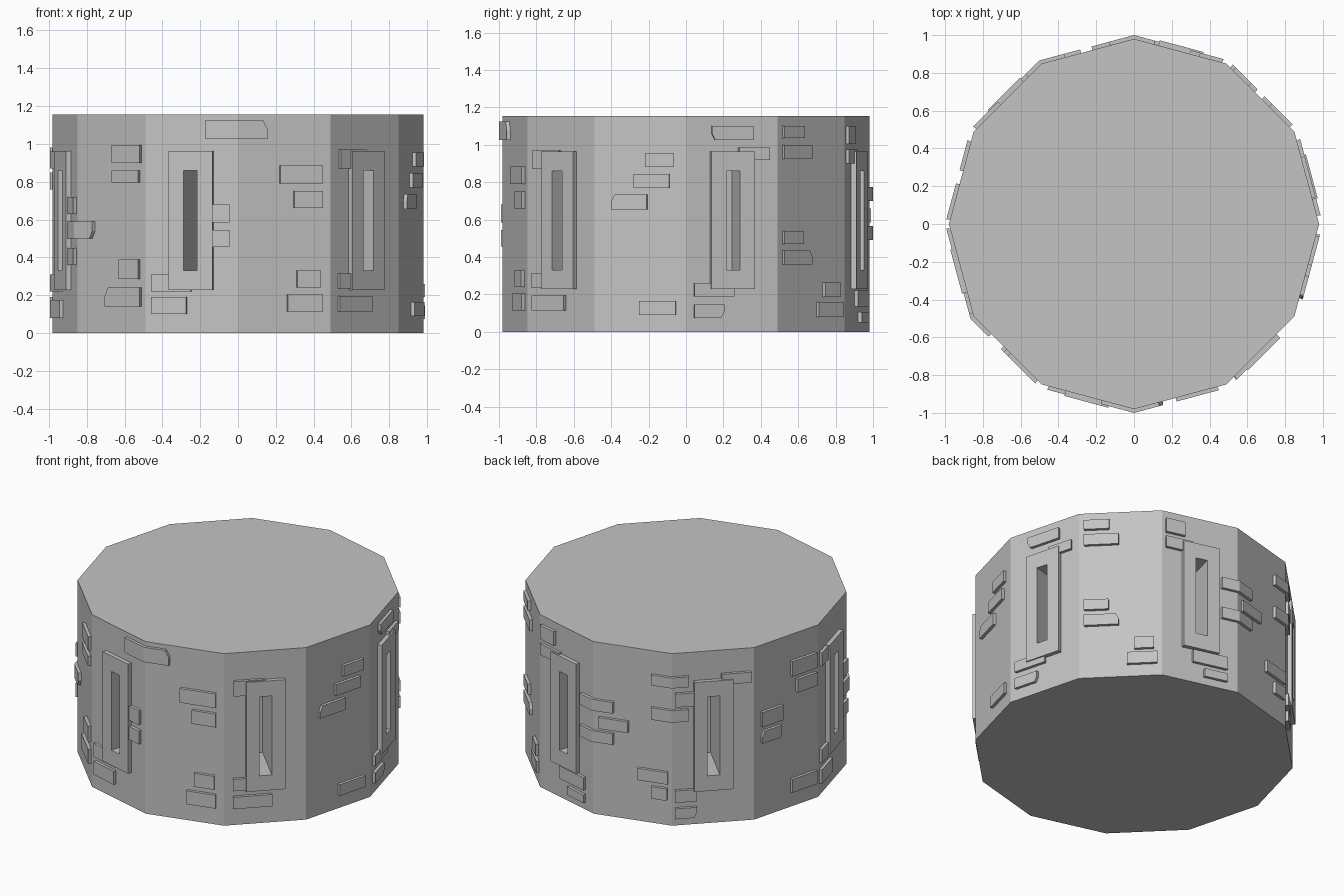
import bpy, bmesh, math
from mathutils import Vector

old = bpy.data.objects.get("Cube")
if old:
    bpy.data.objects.remove(old, do_unlink=True)

SIDES, RADIUS, HEIGHT = 12, 0.98, 1.155
RELIEF = 1 / RADIUS          # radial scale of the raised stones

stone = bpy.data.materials.new("grey stone")
stone.use_nodes = True
GREY = (0.55, 0.55, 0.55, 1)
stone.diffuse_color = GREY
stone.node_tree.nodes["Principled BSDF"].inputs["Base Color"].default_value = GREY


def corner(i):
    a = 2 * math.pi * i / SIDES
    return Vector((math.cos(a), math.sin(a), 0)) * RADIUS


def wall(s, z, out=0.0):
    """Point on the wall: whole part of s is the facet, the rest runs along it."""
    i = math.floor(s + 1e-6)
    a = 2 * math.pi * (i + 0.5) / SIDES
    p = corner(i).lerp(corner(i + 1), s - i)
    return p + Vector((math.cos(a) * out, math.sin(a) * out, z))


def finish(bm, name):
    bmesh.ops.remove_doubles(bm, verts=bm.verts, dist=1e-5)
    bmesh.ops.recalc_face_normals(bm, faces=bm.faces)
    mesh = bpy.data.meshes.new(name)
    bm.to_mesh(mesh)
    bm.free()
    mesh.materials.append(stone)
    ob = bpy.data.objects.new(name, mesh)
    bpy.context.collection.objects.link(ob)


def face(bm, points):
    bm.faces.new([bm.verts.new(p) for p in points])


def ring(bm, a, b):
    for i in range(4):
        j = (i + 1) % 4
        face(bm, (a[i], a[j], b[j], b[i]))


def rect(k, half, z0, z1, out=0.0):
    m = k + 0.5
    return [wall(m - half, z0, out), wall(m + half, z0, out),
            wall(m + half, z1, out), wall(m - half, z1, out)]


# Tower drum, with a deep slit in every other facet
SLIT = (0.074, 0.33, 0.86)
bm = bmesh.new()
up = Vector((0, 0, HEIGHT))
for k in range(SIDES):
    a, b = corner(k), corner(k + 1)
    outline = [a, b, b + up, a + up]
    if k % 2:
        face(bm, outline)
    else:
        mouth = rect(k, *SLIT)
        back = rect(k, *SLIT, out=-0.14 if k == 0 else -0.3)
        ring(bm, outline, mouth)
        ring(bm, mouth, back)
        face(bm, back)
for z in (0, HEIGHT):
    face(bm, [corner(k) + Vector((0, 0, z)) for k in range(SIDES)])
finish(bm, "tower_drum")

# Raised slit surrounds
for k in range(0, SIDES, 2):
    bm = bmesh.new()
    outer = [rect(k, 0.237, 0.228, 0.963, d) for d in (0, 0.028)]
    inner = [rect(k, *SLIT, out=d) for d in (0, 0.028)]
    ring(bm, outer[0], outer[1])
    ring(bm, outer[1], inner[1])
    ring(bm, inner[1], inner[0])
    ring(bm, inner[0], outer[0])
    finish(bm, "slit_surround")


def brick(s0, s1, z0, z1, cut=""):
    """Raised stone bent round the drum; cut names a clipped corner."""
    c = 0.45 * (z1 - z0)
    stops = {s0, s1}
    stops.update(i for i in range(-SIDES, SIDES) if s0 < i < s1)
    if cut:
        stops.add(s0 + c if cut[1] == "l" else s1 - c)
    clipped = (s0 if cut[1] == "l" else s1) if cut else None
    low, high = [], []
    for s in sorted(stops):
        hit = s == clipped
        low.append((s, z0 + c if hit and cut[0] == "b" else z0))
        high.append((s, z1 - c if hit and cut[0] == "t" else z1))
    bm = bmesh.new()

    def pt(sz, scale):
        p = wall(*sz)
        return Vector((p.x * scale, p.y * scale, p.z))

    for i in range(len(low) - 1):
        quad = (low[i], low[i + 1], high[i + 1], high[i])
        for scale in (1, RELIEF):
            face(bm, [pt(q, scale) for q in quad])
    loop = low + high[::-1]
    for p, q in zip(loop, loop[1:] + loop[:1]):
        face(bm, (pt(p, 1), pt(q, 1), pt(q, RELIEF), pt(p, RELIEF)))
    finish(bm, "raised_brick")


# Stones: start and end along the wall, then rows of (bottom, top, clip)
front = ((-3.35, -2.69, 1.025, 1.125, "tr"), (-3.92, -3.55, .10, .19),
         (-3.92, -3.5, .22, .31), (-3.35, -3.09, .585, .68),
         (-3.35, -3.09, .455, .545), (-2.55, -2.1, .79, .885),
         (-2.4, -2.1, .66, .75), (-2.37, -2.12, .24, .33),
         (-2.47, -2.1, .115, .205))
front_right = ((-4.46, -4.06, .9, .995), (-4.46, -4.08, .795, .86),
               (-4.36, -4.08, .285, .39), (-4.56, -4.06, .14, .24, "tl"),
               (-5.38, -4.74, .5, .59, "br"), (-5.38, -5.04, .63, .72),
               (-5.35, -5.04, .36, .45), (-5.95, -5.58, .08, .175),
               (-5.95, -5.6, .22, .31), (-5.95, -5.6, .87, .96))
left = ((-1.88, -1.5, .87, .97), (-1.89, -1.42, .115, .195),
        (-1.89, -1.6, .235, .315), (-.44, -.13, .88, .955),
        (-.56, -.18, .77, .845), (-.8, -.42, .655, .735, "tl"),
        (-.5, -.11, .09, .165), (.28, .72, 1.025, 1.1, "bl"),
        (.57, .9, .92, .985), (.09, .52, .19, .26),
        (.09, .41, .075, .145, "br"))
back_left = ((1.07, 1.37, 1.035, 1.1), (1.07, 1.48, .925, 1.0),
             (1.07, 1.36, .47, .54), (1.07, 1.48, .36, .435, "tr"),
             (1.67, 1.9, .185, .265), (1.58, 1.94, .08, .16),
             (2.05, 2.3, 1.005, 1.1), (2.05, 2.4, .9, .975),
             (2.4, 2.85, .135, .22), (2.55, 2.85, .05, .105))
back = ((2.78, 3.26, .7, .775), (3.08, 3.45, .585, .66),
        (2.78, 3.26, .49, .565), (3.74, 4.2, .93, 1.0),
        (4.04, 4.3, .8, .89), (3.74, 4.2, .7, .78),
        (3.57, 3.95, .28, .36), (3.74, 3.94, .17, .25))
back_right = ((4.04, 4.3, .16, .24), (4.04, 4.3, .05, .12, "br"),
              (4.6, 4.96, .93, 1.0), (5.57, 5.95, .88, .98),
              (5.65, 5.95, .76, .85), (5.11, 5.43, .61, .71),
              (5.11, 5.4, .5, .58, "tl"), (5.57, 5.95, .1, .19))
for group in (front, front_right, left, back_left, back, back_right):
    for spec in group:
        brick(*spec)
